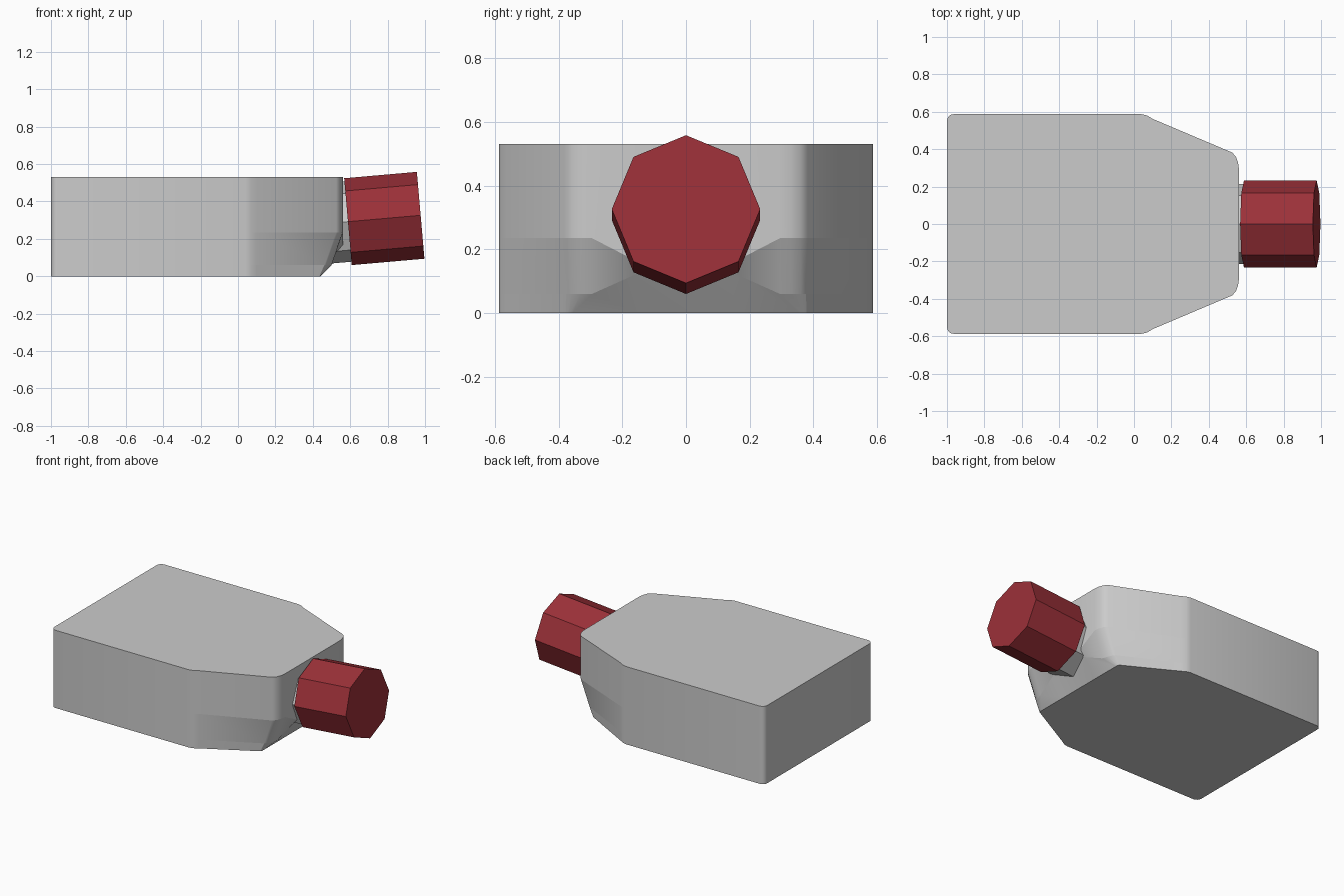
import bpy, bmesh
from math import radians, sin, cos, pi
from mathutils import Matrix, Vector

if "Cube" in bpy.data.objects:
    bpy.data.objects.remove(bpy.data.objects["Cube"])


def make_object(name, bm):
    bmesh.ops.recalc_face_normals(bm, faces=bm.faces)
    mesh = bpy.data.meshes.new(name)
    bm.to_mesh(mesh)
    bm.free()
    obj = bpy.data.objects.new(name, mesh)
    bpy.context.collection.objects.link(obj)
    return obj


# Body: one half outline per level, mirrored and lofted upwards
rear = [(-0.965 - 0.035 * cos(a), 0.552 + 0.035 * sin(a))
        for a in (i * pi / 8 for i in range(5))]
shoulder = [(0.04, 0.587), (0.07, 0.58), (0.1, 0.562)]
nose = [(0.525, 0.382), (0.545, 0.36), (0.556, 0.33), (0.561, 0.295), (0.561, 0.15)]
low_nose = [(0.462, 0.377), (0.475, 0.36), (0.488, 0.33), (0.5, 0.295), (0.52, 0.15)]
foot_nose = [(0.435, 0.378), (0.438, 0.372), (0.44, 0.365), (0.44, 0.355), (0.44, 0.15)]

# (height, height at the inner nose point, nose outline)
levels = [(0, 0, foot_nose), (0.06, 0.125, low_nose),
          (0.235, 0.16, nose), (0.53, 0.53, nose)]
bm = bmesh.new()
rings = []
for z, z_inner, front in levels:
    half = [Vector((x, y, z)) for x, y in rear + shoulder + front]
    half[-1].z = z_inner
    full = half + [Vector((p.x, -p.y, p.z)) for p in reversed(half)]
    rings.append([bm.verts.new(p) for p in full])
for low, high in zip(rings, rings[1:]):
    for i in range(len(low)):
        j = (i + 1) % len(low)
        bm.faces.new((low[i], low[j], high[j], high[i]))
bm.faces.new(rings[0])
bm.faces.new(rings[-1])

# Crisp horizontal creases between the levels
for ring in rings:
    for a, b in zip(ring, ring[1:] + ring[:1]):
        edge = bm.edges.get((a, b))
        if edge:
            edge.smooth = False
body = make_object("body", bm)
bpy.context.view_layer.objects.active = body
body.select_set(True)
bpy.ops.object.shade_smooth_by_angle(angle=radians(28))


# Tilted octagonal neck and cap along the same axis
def octagon_prism(name, start, end, radius):
    bm = bmesh.new()
    axis = Vector((cos(radians(5)), 0, sin(radians(5))))
    middle = Vector((0.588, 0, 0.292)) + axis * (start + end) / 2
    bmesh.ops.create_cone(bm, cap_ends=True, segments=8, radius1=radius,
                          radius2=radius, depth=end - start,
                          matrix=Matrix.Translation(middle)
                          @ Matrix.Rotation(radians(85), 4, 'Y'))
    return make_object(name, bm)


octagon_prism("neck", -0.13, 0.01, 0.215)
cap = octagon_prism("cap", 0, 0.39, 0.233)
red = bpy.data.materials.new("cap_red")
red.diffuse_color = (0.33, 0.03, 0.04, 1)
red.use_nodes = True
red.node_tree.nodes["Principled BSDF"].inputs["Base Color"].default_value = red.diffuse_color
cap.data.materials.append(red)
